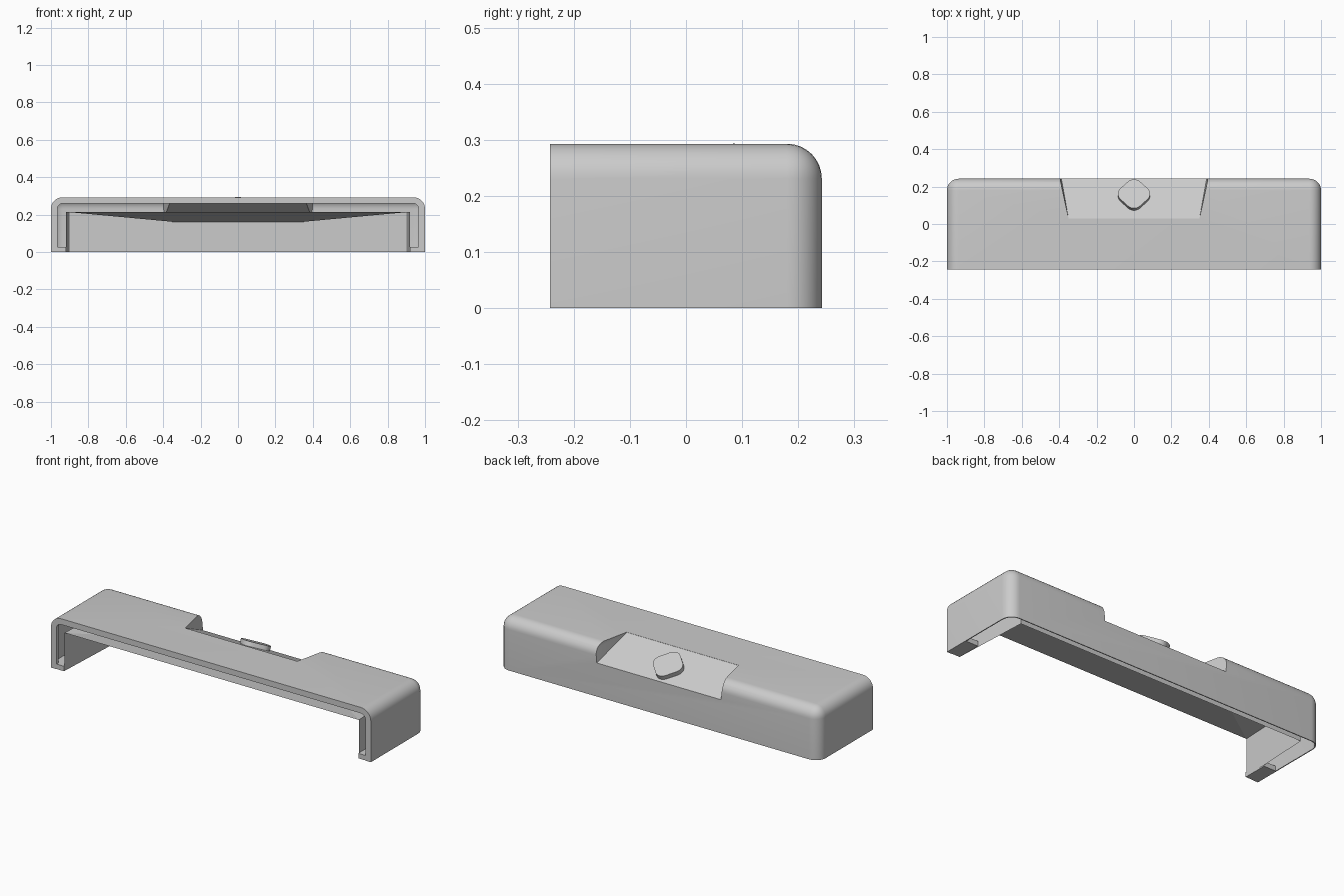
import bpy, bmesh, math
from mathutils import Matrix

if "Cube" in bpy.data.objects:
    bpy.data.objects.remove(bpy.data.objects["Cube"])


def make_object(name, bm):
    bmesh.ops.recalc_face_normals(bm, faces=bm.faces)
    me = bpy.data.meshes.new(name)
    bm.to_mesh(me)
    bm.free()
    ob = bpy.data.objects.new(name, me)
    bpy.context.collection.objects.link(ob)
    return ob


def box(bm, x0, x1, y0, y1, z0, z1):
    m = Matrix.Translation(((x0 + x1) / 2, (y0 + y1) / 2, (z0 + z1) / 2))
    m = m @ Matrix.Diagonal((x1 - x0, y1 - y0, z1 - z0, 1))
    bmesh.ops.create_cube(bm, size=1, matrix=m)


def rounded_hood(name, hx, y0, y1, z0, z1, r):
    """Box rounded along the top and the back corners; front and bottom stay square."""
    bm = bmesh.new()
    box(bm, -hx, hx, y0, y1, z0, z1)
    mid_y, mid_z = (y0 + y1) / 2, (z0 + z1) / 2
    edges = []
    for e in bm.edges:
        c = (e.verts[0].co + e.verts[1].co) / 2
        back = c.y > mid_y + 0.02
        top = c.z > mid_z + 0.02
        upright = abs(c.z - mid_z) < 0.01
        along_y = abs(c.y - mid_y) < 0.01
        if (top and (back or along_y)) or (upright and back):
            edges.append(e)
    bmesh.ops.bevel(bm, geom=edges, offset=r, segments=8, profile=0.5, affect='EDGES')
    return make_object(name, bm)


def ramp_wedge(name, grow, drop):
    """Convex wedge for the sloping recess on the back top edge."""
    pts = [(0.35, 0.03, 0.292), (0.352, 0.03, 0.42), (0.392, 0.262, 0.18),
           (0.40, 0.262, 0.27), (0.40, 0.262, 0.42)]
    bm = bmesh.new()
    for x, y, z in pts:
        for s in (-1, 1):
            bm.verts.new((s * (x + grow), y - grow * (y < 0.1), z - drop))
    bmesh.ops.convex_hull(bm, input=bm.verts)
    return make_object(name, bm)


def cut(target, cutter):
    mod = target.modifiers.new("cut", 'BOOLEAN')
    mod.operation, mod.solver, mod.object = 'DIFFERENCE', 'EXACT', cutter
    bpy.context.view_layer.objects.active = target
    bpy.ops.object.modifier_apply(modifier=mod.name)
    bpy.data.objects.remove(cutter)


def smooth(ob):
    bpy.ops.object.select_all(action='DESELECT')
    ob.select_set(True)
    bpy.context.view_layer.objects.active = ob
    bpy.ops.object.shade_smooth_by_angle(angle=math.radians(35))


# Thin outer shell with a thicker front rim and a sloped recess in the top
shell = rounded_hood("outer_shell", 1.0, -0.242, 0.242, 0, 0.293, 0.062)
cavity = rounded_hood("cavity_cutter", 0.995, -0.225, 0.237, -0.1, 0.288, 0.058)
cut(cavity, ramp_wedge("recess_backing", 0.006, 0.006))
cut(shell, cavity)
cut(shell, rounded_hood("rim_cutter", 0.966, -0.5, 0.0, -0.1, 0.26, 0.03))
cut(shell, ramp_wedge("recess_cutter", 0.0, 0.0))
smooth(shell)

# Inner liner: upright end walls, back wall, ceiling sloping down under the recess
plan = [(0.92, -0.235), (0.90, 0.205), (0.33, 0.205)]
tops = [0.215, 0.215, 0.16]
bm = bmesh.new()
low, high = {}, {}
for s in (-1, 1):
    low[s] = [bm.verts.new((s * x, y, 0.0)) for x, y in plan]
    high[s] = [bm.verts.new((s * x, y, z)) for (x, y), z in zip(plan, tops)]
    for i in range(2):
        bm.faces.new((low[s][i], low[s][i + 1], high[s][i + 1], high[s][i]))
    bm.faces.new(high[s])
bm.faces.new((low[-1][2], low[1][2], high[1][2], high[-1][2]))
bm.faces.new((high[-1][0], high[1][0], high[1][2], high[-1][2]))
make_object("inner_liner", bm)

# Small feet joining the shell and liner along the bottom of both ends
for side, s in (("left", -1), ("right", 1)):
    bm = bmesh.new()
    xs = sorted((s * 0.92, s * 0.997))
    box(bm, xs[0], xs[1], -0.24, -0.10, 0.0, 0.028)
    make_object(side + "_foot", bm)

# Plain raised diamond pad on the recess floor
slope = math.atan2(0.112, 0.232)
bm = bmesh.new()
box(bm, -0.074, 0.074, -0.074, 0.074, -0.015, 0.015)
uprights = [e for e in bm.edges if abs(e.verts[0].co.z - e.verts[1].co.z) > 0.01]
bmesh.ops.bevel(bm, geom=uprights, offset=0.045, segments=5, profile=0.5, affect='EDGES')
bm.transform(Matrix.Rotation(math.pi / 4, 4, 'Z'))
pad = make_object("raised_pad", bm)
pad.location = (0, 0.155, 0.292 - 0.125 * math.tan(slope) + 0.012)
pad.rotation_euler.x = -slope
smooth(pad)
